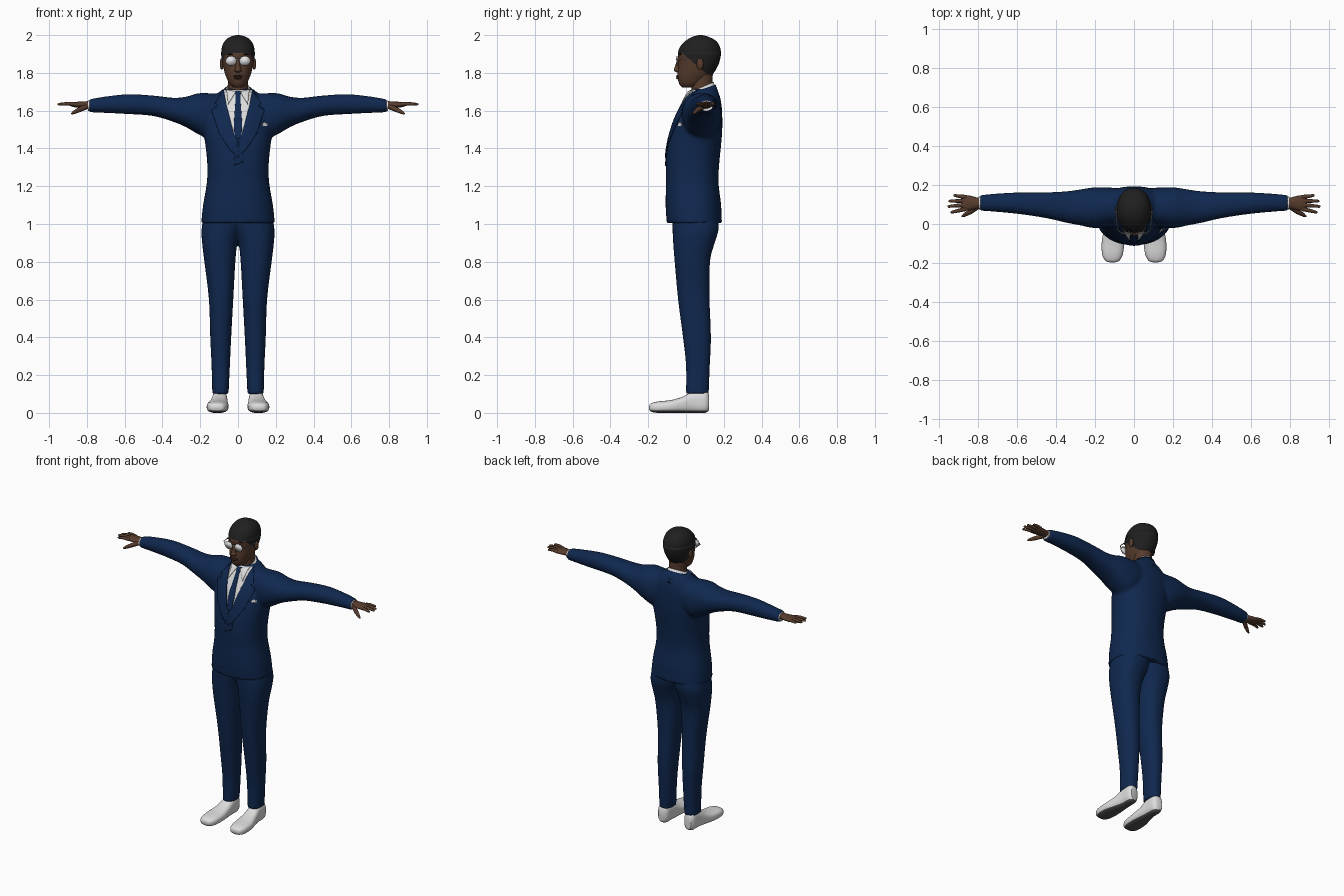
import bpy, bmesh
from math import sin, cos, pi, radians, copysign
from mathutils import Vector
from mathutils.bvhtree import BVHTree

if "Cube" in bpy.data.objects:
    bpy.data.objects.remove(bpy.data.objects["Cube"])


def material(name, *rgb):
    m = bpy.data.materials.new(name)
    m.use_nodes = True
    m.diffuse_color = (*rgb, 1)
    m.node_tree.nodes["Principled BSDF"].inputs["Base Color"].default_value = (*rgb, 1)
    return m


navy = material("navy cloth", 0.005, 0.021, 0.078)
skin = material("brown skin", 0.095, 0.045, 0.026)
lip = material("dark lips", 0.06, 0.025, 0.018)
black = material("black hair", 0.014, 0.014, 0.014)
white = material("white cloth", 0.72, 0.72, 0.72)
glass = material("pale lenses", 0.85, 0.85, 0.87)
metal = material("rim metal", 0.4, 0.37, 0.33)
grey = material("grey sole", 0.08, 0.08, 0.08)


def finish(name, bm, mat):
    bmesh.ops.recalc_face_normals(bm, faces=bm.faces)
    me = bpy.data.meshes.new(name)
    bm.to_mesh(me)
    bm.free()
    me.materials.append(mat)
    me.shade_smooth()
    me.set_sharp_from_angle(angle=radians(45))
    ob = bpy.data.objects.new(name, me)
    bpy.context.collection.objects.link(ob)
    return ob


AXES = {"x": lambda t, a, b: (t, a, b), "y": lambda t, a, b: (a, t, b), "z": lambda t, a, b: (a, b, t)}


def loft(bm, axis, rings, s=1, p=2.0, n=40, sub=4):
    """Skin rings (position, min a, max a, min b, max b) along an axis; s=-1 mirrors x."""
    dense = []
    for i in range(len(rings) - 1):
        q = [Vector(rings[min(max(j, 0), len(rings) - 1)]) for j in range(i - 1, i + 3)]
        for k in range(sub):
            u = k / sub
            dense.append(q[1] + (q[2] - q[0]) * (u / 2)
                         + (q[0] * 2 - q[1] * 5 + q[2] * 4 - q[3]) * (u * u / 2)
                         + (q[1] * 3 - q[0] - q[2] * 3 + q[3]) * (u ** 3 / 2))
    dense.append(Vector(rings[-1]))
    loops = []
    for t, a0, a1, b0, b1 in dense:
        loop = []
        for k in range(n):
            c, d = cos(2 * pi * k / n), sin(2 * pi * k / n)
            a = (a0 + a1) / 2 + (a1 - a0) / 2 * copysign(abs(c) ** (2 / p), c)
            b = (b0 + b1) / 2 + (b1 - b0) / 2 * copysign(abs(d) ** (2 / p), d)
            x, y, z = AXES[axis](t, a, b)
            loop.append(bm.verts.new((x * s, y, z)))
        loops.append(loop)
    for lo, hi in zip(loops, loops[1:]):
        for k in range(n):
            bm.faces.new((lo[k], lo[k - 1], hi[k - 1], hi[k]))
    bm.faces.new(loops[0])
    bm.faces.new(loops[-1])


def part(name, mat, axis, rings, **kw):
    bm = bmesh.new()
    loft(bm, axis, rings, **kw)
    return finish(name, bm, mat)


def fuse(ob, voxel):
    """Merge overlapping volumes into one smooth skin."""
    r = ob.modifiers.new("fuse", "REMESH")
    r.mode, r.voxel_size, r.use_smooth_shade = "VOXEL", voxel, True
    sm = ob.modifiers.new("soften", "SMOOTH")
    sm.iterations = 4
    dg = bpy.context.evaluated_depsgraph_get()
    me = bpy.data.meshes.new_from_object(ob.evaluated_get(dg))
    ob.modifiers.clear()
    ob.data = me
    me.shade_smooth()
    me.set_sharp_from_angle(angle=radians(50))


def recolour(ob, mat, planes, test):
    """Cut along planes, then colour the faces whose centre passes the test."""
    bm = bmesh.new()
    bm.from_mesh(ob.data)
    for co, no in planes:
        bmesh.ops.bisect_plane(bm, geom=bm.verts[:] + bm.edges[:] + bm.faces[:], plane_co=co, plane_no=no)
    ob.data.materials.append(mat)
    for f in bm.faces:
        f.material_index = int(test(f.calc_center_median()))
    bm.to_mesh(ob.data)
    bm.free()


def ball(name, mat, loc, size):
    bm = bmesh.new()
    bmesh.ops.create_uvsphere(bm, u_segments=20, v_segments=12, radius=1)
    for v in bm.verts:
        v.co = Vector(loc) + v.co * Vector(size)
    return finish(name, bm, mat)


def tube(name, mat, points, radius, cyclic=False):
    cu = bpy.data.curves.new(name, "CURVE")
    cu.dimensions, cu.bevel_depth, cu.bevel_resolution, cu.use_fill_caps = "3D", 1, 3, True
    sp = cu.splines.new("POLY")
    sp.points.add(len(points) - 1)
    sp.use_cyclic_u = cyclic
    sp.use_smooth = True
    for i, (pt, co) in enumerate(zip(sp.points, points)):
        pt.co = (*co, 1)
        pt.radius = radius[i] if isinstance(radius, list) else radius
    cu.materials.append(mat)
    ob = bpy.data.objects.new(name, cu)
    bpy.context.collection.objects.link(ob)


# Jacket: torso and both sleeves fused
bm = bmesh.new()
loft(bm, "z", [(1.005, -.195, .195, -.102, .19), (1.1, -.185, .185, -.108, .186), (1.22, -.165, .165, -.106, .172),
               (1.32, -.163, .163, -.107, .176), (1.42, -.173, .173, -.096, .186), (1.5, -.185, .185, -.077, .192),
               (1.57, -.185, .185, -.052, .192), (1.63, -.17, .17, -.022, .188), (1.68, -.12, .12, .005, .178),
               (1.715, -.08, .08, .03, .16)], p=2.3)
sleeve = [(.06, .01, .18, 1.5, 1.69), (.14, -.015, .188, 1.45, 1.692), (.21, -.02, .187, 1.475, 1.692),
          (.27, -.008, .178, 1.51, 1.675), (.34, .005, .168, 1.54, 1.668), (.45, .03, .162, 1.572, 1.68),
          (.58, .05, .162, 1.582, 1.687), (.7, .062, .156, 1.588, 1.675), (.79, .068, .148, 1.592, 1.66)]
for s in (1, -1):
    loft(bm, "x", sleeve, s=s, p=2.2)
jacket = finish("jacket", bm, navy)
fuse(jacket, 0.009)

# Trousers: two legs fused at the hips
bm = bmesh.new()
for s in (1, -1):
    loft(bm, "z", [(.1, .05, .136, 0, .12), (.25, .043, .14, 0, .126), (.4, .036, .147, -.016, .132),
                   (.6, .025, .154, -.042, .125), (.8, .014, .178, -.06, .127), (.9, .003, .19, -.068, .152),
                   (.97, -.02, .193, -.071, .172), (1.05, -.05, .18, -.07, .17)], s=s, p=2.3)
fuse(finish("trousers", bm, navy), 0.008)

# Surface patches laid on the jacket front
bm = bmesh.new()
bm.from_mesh(jacket.data)
surface = BVHTree.FromBMesh(bm)
bm.free()


def patch(name, mat, outline, lift, s=1):
    bm = bmesh.new()
    f = bm.faces.new([bm.verts.new((x * s, 0, z)) for x, z in outline])
    bmesh.ops.triangulate(bm, faces=[f])
    for i in range(-14, 15):
        for co, no in (((i * .012, 0, 0), (1, 0, 0)), ((0, 0, 1.52 + i * .015), (0, 0, 1))):
            bmesh.ops.bisect_plane(bm, geom=bm.verts[:] + bm.edges[:] + bm.faces[:], plane_co=co, plane_no=no)
    for v in bm.verts:
        hit = surface.ray_cast(Vector((v.co.x, -1, v.co.z)), Vector((0, 1, 0)))[0]
        if hit is None:
            hit = surface.find_nearest(Vector((v.co.x, .05, v.co.z)))[0]
        v.co.y = min(hit.y, .07) - lift
    ob = finish(name, bm, mat)
    if sum(p.normal.y for p in ob.data.polygons) > 0:
        ob.data.flip_normals()
    sol = ob.modifiers.new("thickness", "SOLIDIFY")
    sol.thickness, sol.offset = .004, -1


patch("shirt_front", white, [(-.075, 1.71), (.075, 1.71), (.06, 1.62), (.014, 1.45), (-.014, 1.45), (-.06, 1.62)], .003)
patch("tie", navy, [(-.017, 1.705), (.017, 1.705), (.012, 1.67), (.022, 1.53), (.018, 1.45), (-.018, 1.45),
                    (-.022, 1.53), (-.012, 1.67)], .007)
patch("pocket_square", white, [(.13, 1.52), (.155, 1.518), (.158, 1.533), (.148, 1.53), (.142, 1.54), (.132, 1.532)], .005)
patch("front_overlap", navy, [(-.012, 1.45), (.03, 1.45), (.03, 1.33), (-.02, 1.31)], .004)
for s, side in ((1, "left"), (-1, "right")):
    patch(side + "_lapel", navy, [(.08, 1.712), (.118, 1.645), (.108, 1.625), (.14, 1.6), (.1, 1.48), (.04, 1.39),
                                  (-.005, 1.35), (-.005, 1.435), (.02, 1.47), (.058, 1.62)], .008, s)
    patch(side + "_collar_point", white, [(.012, 1.7), (.062, 1.715), (.052, 1.635)], .011, s)


# Collars: tilted bands, higher at the nape
def band(name, mat, low, high, span, thick):
    bm = bmesh.new()
    rows = []
    for hx, hy, zb, zf in (low, high):
        row = []
        for k in range(33):
            a = radians(span) * (k / 16 - 1)
            f = (1 - cos(a)) / 2
            row.append(bm.verts.new((hx * sin(a), .088 + hy * cos(a), zb + (zf - zb) * f)))
        rows.append(row)
    for k in range(32):
        bm.faces.new((rows[0][k], rows[0][k + 1], rows[1][k + 1], rows[1][k]))
    finish(name, bm, mat).modifiers.new("thickness", "SOLIDIFY").thickness = thick


band("shirt_collar", white, (.075, .07, 1.69, 1.66), (.06, .06, 1.752, 1.7), 172, .006)
band("jacket_collar", navy, (.11, .093, 1.67, 1.62), (.073, .069, 1.738, 1.69), 115, .008)

# Neck and head
part("neck", skin, "z", [(1.64, -.06, .06, .03, .15), (1.72, -.054, .054, .028, .142), (1.82, -.056, .056, .03, .142)])
head = part("head", skin, "z", [
    (1.722, -.022, .022, -.02, .05), (1.74, -.043, .043, -.035, .08), (1.77, -.059, .059, -.044, .118),
    (1.8, -.07, .07, -.045, .147), (1.835, -.079, .079, -.041, .168), (1.87, -.086, .086, -.04, .18),
    (1.905, -.089, .089, -.043, .185), (1.94, -.084, .084, -.03, .179), (1.97, -.069, .069, -.002, .158),
    (1.99, -.044, .044, .032, .122), (2.0, -.01, .01, .066, .088)], p=2.15, n=48)
recolour(head, black, [((0, 0, 1.905), (0, 0, 1)), ((0, -.02, 1.905), (0, .85, 1))],
         lambda c: c.z > 1.905 or c.z > 1.905 - .85 * (c.y + .02))
part("nose", skin, "z", [(1.803, -.012, .012, -.05, -.03), (1.812, -.02, .02, -.064, -.03),
                         (1.83, -.013, .013, -.06, -.03), (1.875, -.008, .008, -.045, -.03)], n=16)
ball("upper_lip", lip, (0, -.041, 1.783), (.025, .012, .006))
ball("lower_lip", lip, (0, -.041, 1.773), (.022, .012, .007))

for s, side in ((1, "left"), (-1, "right")):
    # Ears, brows and glasses
    ball(side + "_ear", skin, (s * .086, .075, 1.847), (.01, .018, .03))
    ball(side + "_brow", black, (s * .037, -.031, 1.9), (.024, .009, .005))
    ring = [(s * .037 + .027 * cos(pi * k / 12), -.047, 1.864 + .024 * sin(pi * k / 12)) for k in range(24)]
    tube(side + "_rim", metal, ring, .0025, True)
    bm = bmesh.new()
    bm.faces.new([bm.verts.new(c) for c in ring])
    finish(side + "_lens", bm, glass).modifiers.new("thickness", "SOLIDIFY").thickness = .003
    tube(side + "_temple", metal, [(s * .063, -.047, 1.87), (s * .085, -.03, 1.872), (s * .093, .07, 1.872)], .0025)

    # Cuffs and hands
    part(side + "_cuff", white, "x", [(.76, .074, .142, 1.598, 1.654), (.794, .074, .142, 1.598, 1.654)], s=s, sub=1)
    part(side + "_palm", skin, "x", [(.77, .08, .135, 1.61, 1.65), (.8, .08, .135, 1.612, 1.65), (.83, .072, .143, 1.614, 1.648),
                                     (.865, .068, .148, 1.618, 1.646), (.885, .075, .142, 1.624, 1.64)], s=s, n=20)
    for finger, y0, y1, x1 in (("index", .077, .06, .94), ("middle", .098, .09, .955),
                               ("ring", .119, .117, .95), ("little", .138, .146, .925)):
        tube(f"{side}_{finger}_finger", skin, [(s * .86, y0, 1.633), (s * (.86 + x1) / 2, (y0 + y1) / 2, 1.637),
             (s * (x1 - .006), y1, 1.634), (s * x1, y1, 1.633)], [.011, .0095, .007, .003])
    tube(side + "_thumb", skin, [(s * .8, .09, 1.622), (s * .84, .062, 1.605), (s * .87, .045, 1.59), (s * .882, .039, 1.583)],
         [.014, .013, .009, .004])

    # Shoes with darker soles
    shoe = part(side + "_shoe", white, "y", [
        (-.196, .095, .125, .024, .036), (-.187, .074, .148, .008, .05), (-.15, .056, .164, 0, .06),
        (-.08, .05, .164, 0, .068), (-.02, .053, .15, 0, .085), (.04, .056, .138, 0, .115),
        (.1, .06, .135, 0, .12), (.121, .075, .122, .014, .1)], s=s, p=2.6)
    recolour(shoe, grey, [((0, 0, .012), (0, 0, 1))], lambda c: c.z < .012)

tube("nose_bridge", metal, [(-.011, -.048, 1.868), (0, -.052, 1.873), (.011, -.048, 1.868)], .0025)
